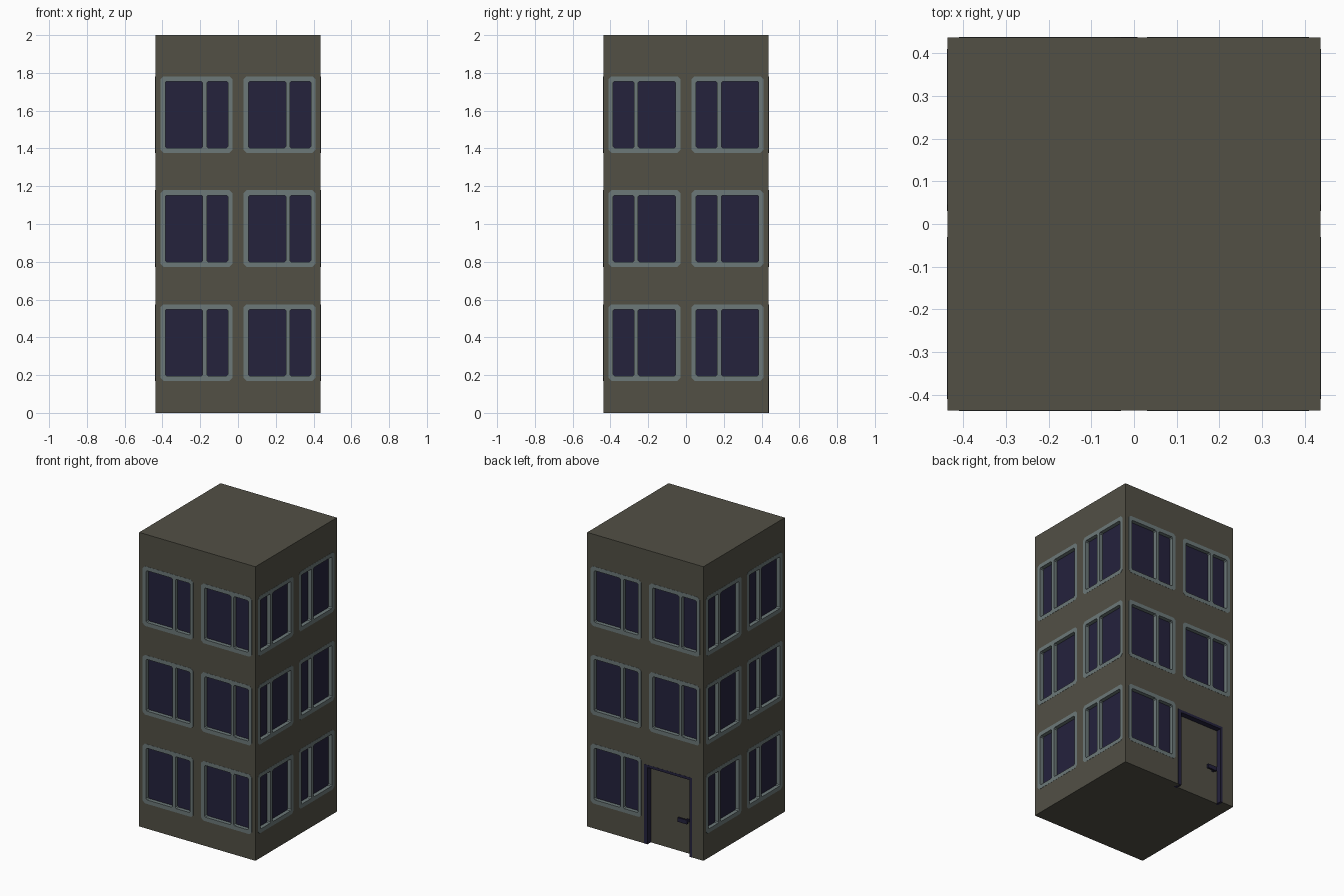
import bpy, bmesh, math
from mathutils import Matrix, Vector

if "Cube" in bpy.data.objects:
    bpy.data.objects.remove(bpy.data.objects["Cube"])

H, TOP = 0.4375, 2.0            # half width and height of the tower
FLOORS = (0.372, 0.976, 1.579)  # window centre heights
WU, WW, WH = 0.22, 0.19, 0.203  # window offset, half width, half height
DEPTH, LIP = 0.03, 0.001        # recess depth, tiny frame lip


def material(name, col):
    m = bpy.data.materials.new(name)
    m.diffuse_color = (*col, 1)
    m.use_nodes = True
    m.node_tree.nodes["Principled BSDF"].inputs["Base Color"].default_value = m.diffuse_color
    return m


WALL = material("wall_grey_brown", (0.084, 0.080, 0.060))
FRAME = material("frame_grey", (0.150, 0.190, 0.190))
GLASS = material("dark_blue", (0.018, 0.016, 0.046))


def add(name, mesh, mat=None, mw=Matrix()):
    ob = bpy.data.objects.new(name, mesh)
    bpy.context.collection.objects.link(ob)
    ob.matrix_world = mw
    if mat and not mesh.materials:
        mesh.materials.append(mat)
    return ob


def side(k):
    """Wall frame: x across, y inwards from the wall surface, z up."""
    return Matrix.Rotation(k * math.pi / 2, 4, 'Z') @ Matrix.Translation((0, -H, 0))


def add_box(bm, lo, hi, mw=Matrix()):
    lo, hi = Vector(lo), Vector(hi)
    m = Matrix.Translation((lo + hi) / 2) @ Matrix.Diagonal((*(hi - lo), 1))
    bmesh.ops.create_cube(bm, size=1, matrix=mw @ m)


def box(name, lo, hi, mat, mw=Matrix()):
    bm = bmesh.new()
    add_box(bm, lo, hi)
    me = bpy.data.meshes.new(name)
    bm.to_mesh(me)
    bm.free()
    return add(name, me, mat, mw)


def chamfered(x0, x1, z0, z1, c):
    return [(x0 + c, z0), (x1 - c, z0), (x1, z0 + c), (x1, z1 - c),
            (x1 - c, z1), (x0 + c, z1), (x0, z1 - c), (x0, z0 + c)]


def frame_mesh(flip):
    """Chamfered window frame with two panes, from a filled flat curve."""
    cu = bpy.data.curves.new("frame_outline", 'CURVE')
    cu.dimensions, cu.fill_mode = '2D', 'BOTH'
    e = cu.extrude = (DEPTH + LIP) / 2
    for loop in (chamfered(-WW, WW, -WH, WH, 0.016),
                 chamfered(-0.165, 0.033, -0.176, 0.176, 0.007),
                 chamfered(0.055, 0.166, -0.176, 0.176, 0.007)):
        sp = cu.splines.new('POLY')
        sp.points.add(len(loop) - 1)
        for p, (x, z) in zip(sp.points, loop):
            p.co = (-x if flip else x, z, 0, 1)
        sp.use_cyclic_u = True
    ob = add("frame_outline", cu)
    dg = bpy.context.evaluated_depsgraph_get()
    me = bpy.data.meshes.new_from_object(ob.evaluated_get(dg))
    bpy.data.objects.remove(ob)
    me.materials.clear()
    me.transform(Matrix.Translation((0, e - LIP, 0)) @ Matrix.Rotation(math.pi / 2, 4, 'X'))
    for p in me.polygons:
        p.use_smooth = False
    me.materials.append(FRAME)
    return me


# Windows on all four sides; the back keeps its lower right bay for the door
frames = (frame_mesh(False), frame_mesh(True))
cut = bmesh.new()
for k in range(4):
    for z in FLOORS:
        for u in (-WU, WU):
            if k == 2 and z == FLOORS[0] and u > 0:
                continue
            mw = side(k) @ Matrix.Translation((u, 0, z))
            add("window_frame", frames[k % 2], None, mw)
            box("window_pane", (-0.175, DEPTH - 0.005, -0.185),
                (0.175, DEPTH - 0.001, 0.185), GLASS, mw)
            add_box(cut, (-WW + 0.012, -0.05, -WH + 0.012),
                    (WW - 0.012, DEPTH, WH - 0.012), mw)

# Doorway opening
back = side(2)
add_box(cut, (0.005, -0.05, -0.1), (0.345, 0.045, 0.53), back)
cut_mesh = bpy.data.meshes.new("opening_cutter")
cut.to_mesh(cut_mesh)
cut.free()
cutter = add("opening_cutter", cut_mesh)
cutter.hide_render = True

# Tower walls with the openings cut out
walls = box("tower_walls", (-H, -H, 0), (H, H, TOP), WALL)
mod = walls.modifiers.new("openings", 'BOOLEAN')
mod.operation, mod.solver, mod.object = 'DIFFERENCE', 'EXACT', cutter
bpy.context.view_layer.update()
dg = bpy.context.evaluated_depsgraph_get()
cut_walls = bpy.data.meshes.new_from_object(walls.evaluated_get(dg))
walls.modifiers.clear()
walls.data = cut_walls
bpy.data.objects.remove(cutter)

# Door frame, door leaf and lever handle
box("door_jamb_left", (-0.008, -LIP, 0), (0.017, 0.045, 0.54), GLASS, back)
box("door_jamb_right", (0.335, -LIP, 0), (0.352, 0.045, 0.54), GLASS, back)
box("door_lintel", (0.017, -LIP, 0.522), (0.335, 0.045, 0.54), GLASS, back)
box("door_leaf", (0.017, 0.035, 0), (0.335, 0.045, 0.522), WALL, back)
box("handle_stem", (0.293, 0.008, 0.217), (0.307, 0.036, 0.235), GLASS, back)
box("handle_lever", (0.24, 0.003, 0.212), (0.31, 0.015, 0.24), GLASS, back)
